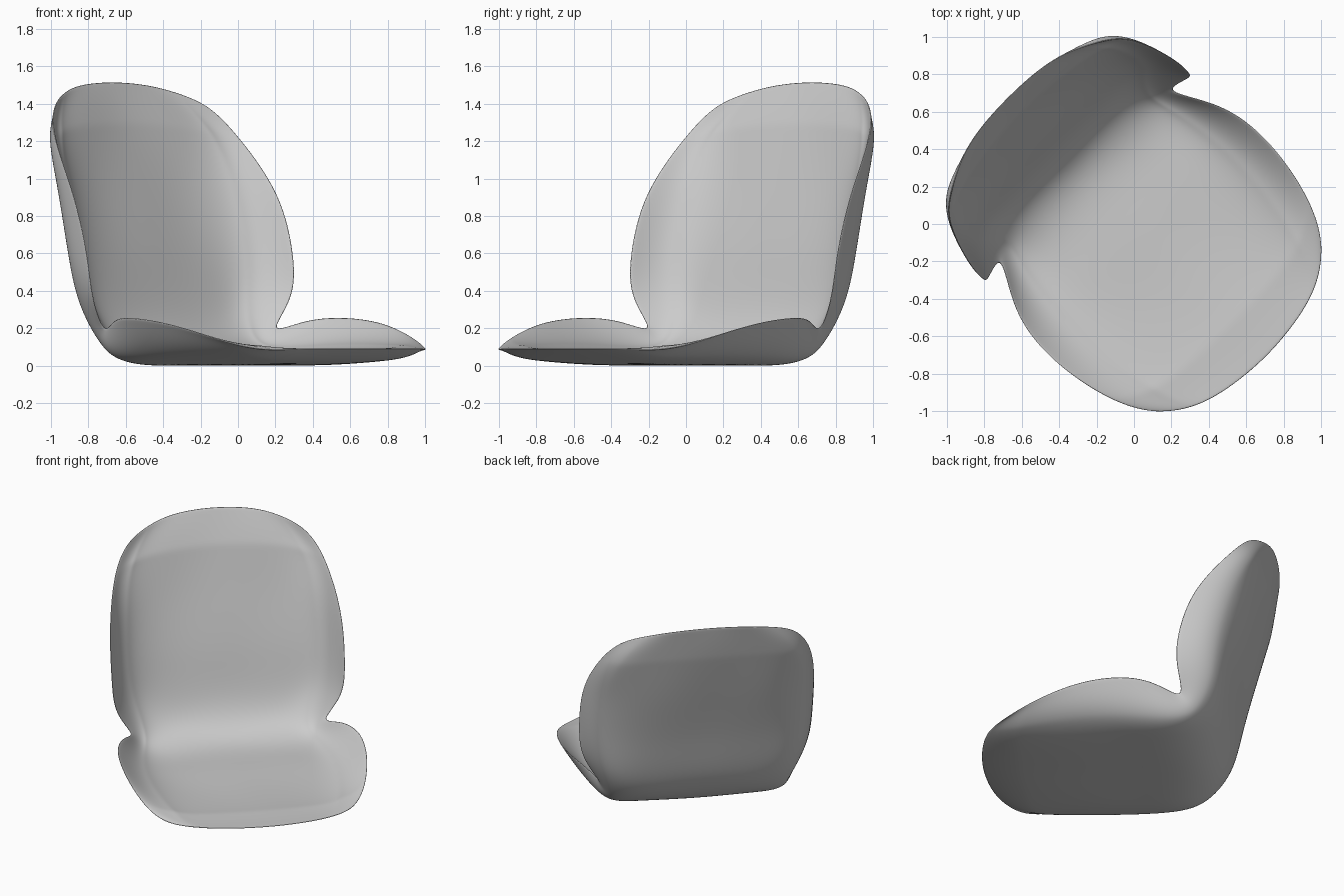
import bpy, bmesh, math
from mathutils import Vector

if "Cube" in bpy.data.objects:
    bpy.data.objects.remove(bpy.data.objects["Cube"])

# Each row runs across half the shell, centre line to rim.
# Values: centre (forward, up), then three (forward, sideways, up) points.
ROWS = [
    (1.00, .09, .975, .27, .09, .91, .47, .088, .79, .625, .088),      # front lip
    (.75, .045, .74, .30, .045, .70, .56, .065, .595, .74, .14),
    (.35, .022, .35, .33, .022, .34, .63, .07, .30, .81, .22),
    (.00, .02, .00, .36, .02, .00, .64, .065, .00, .805, .255),        # side wings
    (-.30, .025, -.28, .36, .025, -.28, .60, .06, -.22, .72, .235),
    (-.50, .11, -.49, .36, .11, -.45, .57, .13, -.36, .655, .205),     # notch
    (-.62, .30, -.61, .37, .30, -.55, .62, .33, -.35, .745, .36),
    (-.70, .60, -.69, .36, .60, -.60, .66, .60, -.365, .78, .60),
    (-.80, .95, -.785, .36, .95, -.69, .65, .95, -.48, .77, .92),
    (-.895, 1.28, -.87, .33, 1.27, -.81, .58, 1.24, -.69, .695, 1.22),
    (-.955, 1.515, -.94, .24, 1.50, -.89, .42, 1.46, -.81, .575, 1.385),  # top rim
]


def full_row(r):
    half = [Vector(r[i:i + 3]) for i in (2, 5, 8)]
    left = [Vector((p.x, -p.y, p.z)) for p in reversed(half)]
    return left + [Vector((r[0], 0, r[1]))] + half


target = [full_row(r) for r in ROWS]
M, N = len(target), len(target[0])


# Position the subdivided surface reaches for each control point
def limit(c, i, j):
    def smooth(a, b, d):
        return (a + 4 * b + d) / 6

    def across(k):
        return smooth(c[k][j - 1], c[k][j], c[k][j + 1])
    end_i, end_j = i in (0, M - 1), j in (0, N - 1)
    if end_i and end_j:
        ni = 1 if i == 0 else M - 2
        nj = 1 if j == 0 else N - 2
        return smooth(c[ni][j], c[i][j], c[i][nj])
    if end_i:
        return across(i)
    if end_j:
        return smooth(c[i - 1][j], c[i][j], c[i + 1][j])
    return smooth(across(i - 1), across(i), across(i + 1))


# Adjust the cage so the smooth surface passes through the targets
cage = [[p.copy() for p in row] for row in target]
for _ in range(25):
    cage = [[cage[i][j] + target[i][j] - limit(cage, i, j) for j in range(N)]
            for i in range(M)]

# Build the cage, turned 45 degrees so the seat faces between +x and -y
bm = bmesh.new()
k = math.sqrt(.5)
grid = [[bm.verts.new(((p.x + p.y) * k, (p.y - p.x) * k, p.z)) for p in row]
        for row in cage]
for i in range(M - 1):
    for j in range(N - 1):
        f = bm.faces.new((grid[i][j], grid[i][j + 1], grid[i + 1][j + 1], grid[i + 1][j]))
        f.smooth = True
mesh = bpy.data.meshes.new("seat_shell")
bm.to_mesh(mesh)
bm.free()
shell = bpy.data.objects.new("seat_shell", mesh)
bpy.context.collection.objects.link(shell)

# Padding is full inside and tapers to a thin rim
pad = shell.vertex_groups.new(name="padding")
pad.add([i * N + j for i in range(1, M - 1) for j in range(1, N - 1)], 1, 'REPLACE')

# Smooth surface, tapered thickness, rounded rim
sub = shell.modifiers.new("surface", 'SUBSURF')
sub.levels = sub.render_levels = 3
sol = shell.modifiers.new("thickness", 'SOLIDIFY')
sol.thickness = .065
sol.offset = .45
sol.vertex_group = "padding"
sol.thickness_vertex_group = .08
rim = shell.modifiers.new("rounded_rim", 'SUBSURF')
rim.levels = rim.render_levels = 1
